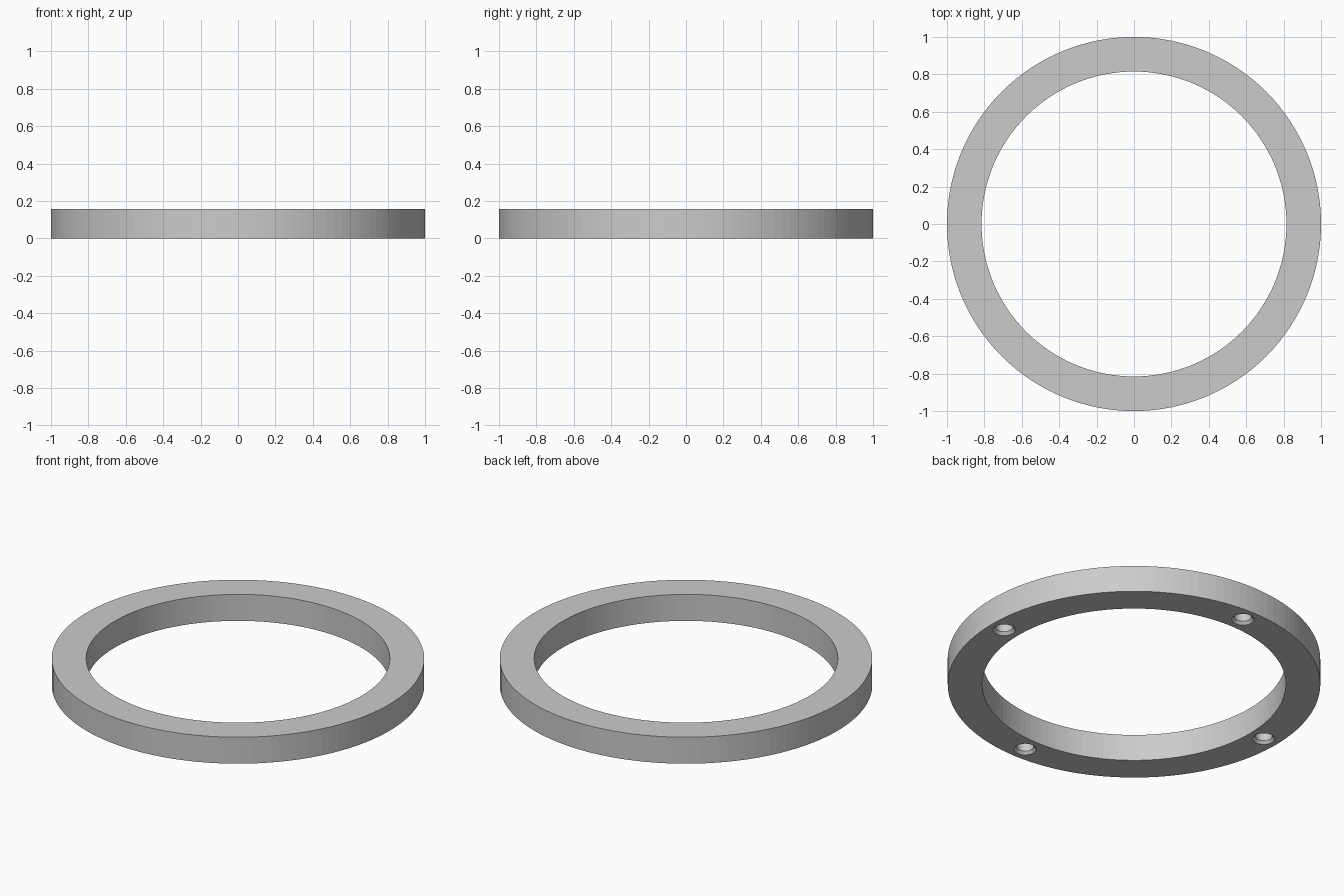
import bpy, bmesh, math
from mathutils import Matrix

if "Cube" in bpy.data.objects:
    bpy.data.objects.remove(bpy.data.objects["Cube"])

OUTER, INNER, HEIGHT = 1.0, 0.815, 0.157
HOLE_CIRCLE, HOLE_R, BORE_R, CHAMFER, DEPTH = 0.909, 0.06, 0.046, 0.016, 0.1


def lathe(name, profile, segments, offsets=((0, 0),), closed=False):
    """Revolve an (r, z) profile into a solid, repeated at each offset."""
    bm = bmesh.new()
    for ox, oy in offsets:
        rings = [[bm.verts.new((ox + r * math.cos(2 * math.pi * i / segments),
                                oy + r * math.sin(2 * math.pi * i / segments), z))
                  for i in range(segments)] for r, z in profile]
        pairs = list(zip(rings, rings[1:]))
        if closed:
            pairs.append((rings[-1], rings[0]))
        else:
            bm.faces.new(rings[0])
            bm.faces.new(rings[-1])
        for a, b in pairs:
            for i in range(segments):
                j = (i + 1) % segments
                bm.faces.new((a[i], a[j], b[j], b[i]))
    bmesh.ops.recalc_face_normals(bm, faces=bm.faces)
    mesh = bpy.data.meshes.new(name)
    bm.to_mesh(mesh)
    bm.free()
    obj = bpy.data.objects.new(name, mesh)
    bpy.context.collection.objects.link(obj)
    return obj


# Flat ring
ring = lathe("ring", [(INNER, 0), (OUTER, 0), (OUTER, HEIGHT), (INNER, HEIGHT)],
             128, closed=True)

# Four chamfered blind holes in the underside
centres = [(HOLE_CIRCLE * math.cos(k * math.pi / 2), HOLE_CIRCLE * math.sin(k * math.pi / 2))
           for k in range(4)]
lip = HOLE_R - BORE_R
cutter = lathe("hole_cutter", [(HOLE_R + lip, -CHAMFER), (HOLE_R, 0), (BORE_R, CHAMFER), (BORE_R, DEPTH)],
               32, centres)

cut = ring.modifiers.new("holes", "BOOLEAN")
cut.operation = "DIFFERENCE"
cut.solver = "EXACT"
cut.object = cutter
bpy.context.view_layer.objects.active = ring
ring.select_set(True)
bpy.ops.object.modifier_apply(modifier=cut.name)
bpy.data.objects.remove(cutter, do_unlink=True)
